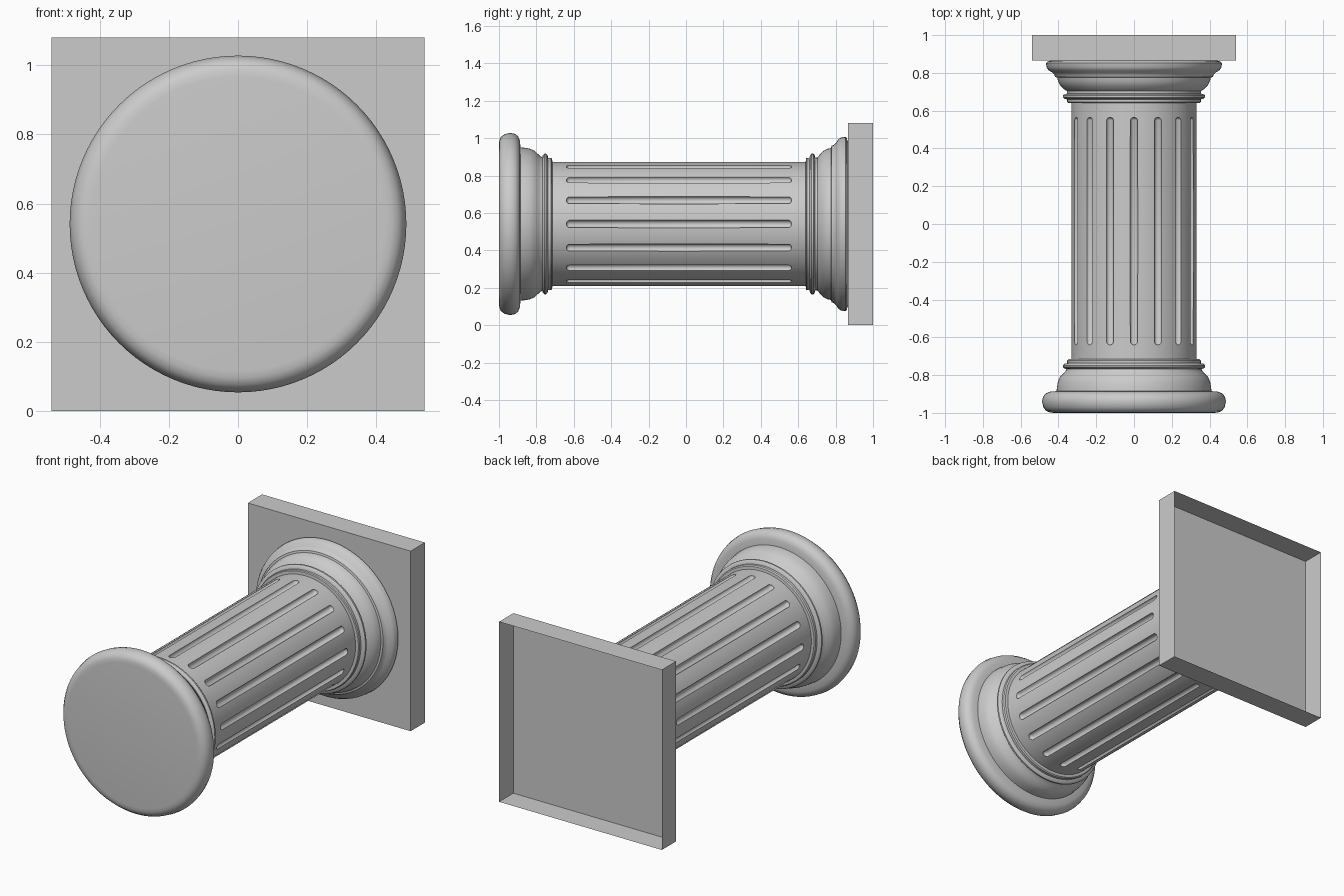
import bpy, bmesh
from math import cos, sin, pi, radians
from mathutils import Matrix

if "Cube" in bpy.data.objects:
    bpy.data.objects.remove(bpy.data.objects["Cube"])

CZ = 0.541      # height of the column axis
SHAFT_R = 0.332
FLUTES = 16


def finish(name, bm, smooth=True):
    bmesh.ops.recalc_face_normals(bm, faces=bm.faces)
    me = bpy.data.meshes.new(name)
    bm.to_mesh(me)
    bm.free()
    if smooth:
        me.shade_smooth()
        me.set_sharp_from_angle(angle=radians(35))
    ob = bpy.data.objects.new(name, me)
    bpy.context.collection.objects.link(ob)
    return ob


def lathe(name, profile, caps=(), seg=96):
    """Revolve (radius, y) points about the column axis."""
    bm = bmesh.new()
    rings = []
    for r, y in profile:
        rings.append([bm.verts.new((r * cos(2 * pi * i / seg), y, CZ + r * sin(2 * pi * i / seg)))
                      for i in range(seg)])
    for a, b in zip(rings, rings[1:]):
        for i in range(seg):
            j = (i + 1) % seg
            bm.faces.new((a[i], a[j], b[j], b[i]))
    for c in caps:
        bm.faces.new(rings[c])
    return finish(name, bm)


# Base: large rounded foot, stepped shoulder and thin ring
lathe("base", [(0.425, -1.0), (0.445, -0.998), (0.465, -0.99), (0.48, -0.97), (0.487, -0.94),
               (0.482, -0.915), (0.468, -0.897), (0.445, -0.888), (0.41, -0.885),
               (0.408, -0.865), (0.403, -0.835), (0.392, -0.81), (0.373, -0.79),
               (0.36, -0.775), (0.358, -0.768), (0.368, -0.765), (0.376, -0.757),
               (0.376, -0.748), (0.368, -0.74), (0.354, -0.737), (0.354, -0.722),
               (0.348, -0.716), (SHAFT_R, -0.714)], caps=(0,))

# Capital: thin rings flaring out to the plate
lathe("capital", [(SHAFT_R, 0.64), (0.35, 0.641), (0.354, 0.646), (0.354, 0.66),
                  (0.368, 0.663), (0.376, 0.671), (0.376, 0.681), (0.368, 0.688),
                  (0.355, 0.69), (0.355, 0.703), (0.368, 0.712), (0.39, 0.733),
                  (0.402, 0.755), (0.406, 0.775), (0.418, 0.778), (0.422, 0.79),
                  (0.434, 0.803), (0.454, 0.815), (0.463, 0.83), (0.466, 0.852),
                  (0.458, 0.86), (0.44, 0.865)])

# Shaft with round-ended flutes cut into it
shaft = lathe("shaft", [(SHAFT_R, -0.714), (SHAFT_R, 0.64)], caps=(0, 1))
cut = bmesh.new()
FR, Y0, Y1 = 0.021, -0.64, 0.565
for k in range(FLUTES):
    a = 2 * pi * k / FLUTES + 0.0007
    pos = Matrix.Translation((SHAFT_R * cos(a), 0, CZ + SHAFT_R * sin(a)))
    rot = Matrix.Rotation(-pi / 2, 4, 'X')
    ball = bmesh.ops.create_uvsphere(cut, u_segments=14, v_segments=10, radius=FR,
                                     matrix=pos @ rot)["verts"]
    for v in ball:      # stretch each ball into a capsule
        if v.co.y > 1e-5:
            v.co.y += Y1 - FR
        elif v.co.y < -1e-5:
            v.co.y += Y0 + FR
        else:
            v.co.y = (Y0 + Y1) / 2
cutter = finish("flute_cutter", cut)
cutter.hide_render = True
cutter.hide_set(True)
mod = shaft.modifiers.new("flutes", 'BOOLEAN')
mod.operation = 'DIFFERENCE'
mod.solver = 'EXACT'
mod.object = cutter

# Bake the cut and open the hidden shaft ends
dg = bpy.context.evaluated_depsgraph_get()
bm = bmesh.new()
bm.from_mesh(bpy.data.meshes.new_from_object(shaft.evaluated_get(dg)))
shaft.modifiers.clear()
ends = [f for f in bm.faces if abs(f.normal.y) > 0.99 and f.calc_area() > 0.1]
bmesh.ops.delete(bm, geom=ends, context='FACES')
bm.to_mesh(shaft.data)
bm.free()
shaft.data.shade_smooth()
shaft.data.set_sharp_from_angle(angle=radians(35))
bpy.data.objects.remove(cutter)

# Square plate: a shallow box left open at the back
bm = bmesh.new()
bmesh.ops.create_cube(bm, size=1, matrix=Matrix.Translation((0, 0.9325, 0.54))
                      @ Matrix.Diagonal((1.08, 0.135, 1.08, 1)))
back = [f for f in bm.faces if f.calc_center_median().y > 0.99]
bmesh.ops.delete(bm, geom=back, context='FACES')
finish("square_plate", bm, smooth=False)
